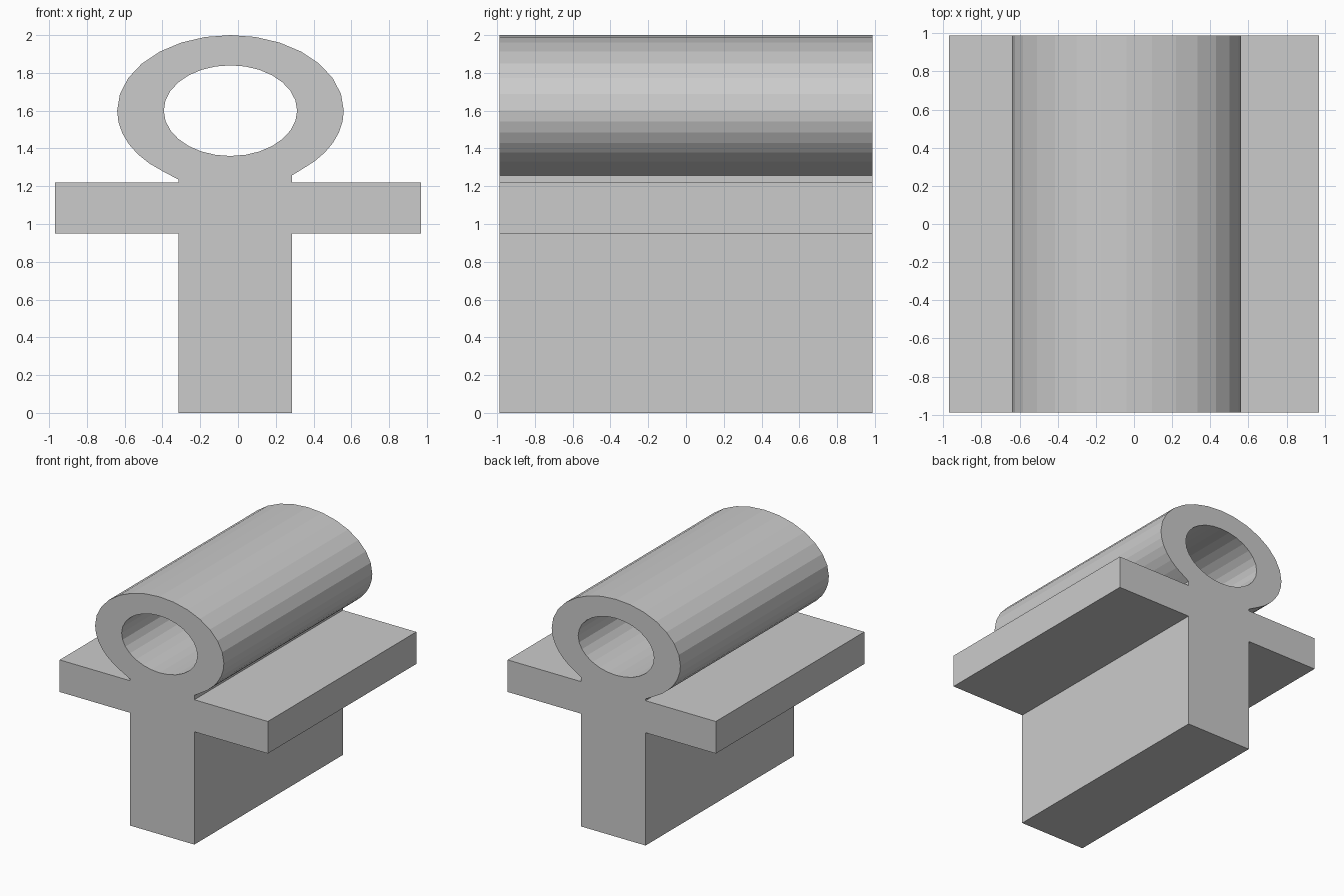
import bpy, bmesh
from math import sin, cos, radians

if "Cube" in bpy.data.objects:
    bpy.data.objects.remove(bpy.data.objects["Cube"])

DEPTH = 0.988          # half length along y
CX, CZ = -0.04, 1.60   # loop centre


def arc(rx, rz, start, end, steps):
    """Points on the loop ellipse between two angles, end excluded."""
    angles = [radians(start + (end - start) * i / steps) for i in range(steps)]
    return [(CX + rx * cos(a), CZ + rz * sin(a)) for a in angles]


def extrude_profile(name, loops):
    """Fill closed x-z loops (later loops are holes) and extrude along y."""
    bm = bmesh.new()
    edges = []
    for loop in loops:
        verts = [bm.verts.new((x, -DEPTH, z)) for x, z in loop]
        edges += [bm.edges.new((verts[i - 1], verts[i])) for i in range(len(verts))]
    bmesh.ops.triangle_fill(bm, edges=edges, use_beauty=True)
    result = bmesh.ops.extrude_face_region(bm, geom=bm.faces[:])
    moved = [g for g in result["geom"] if isinstance(g, bmesh.types.BMVert)]
    bmesh.ops.translate(bm, verts=moved, vec=(0, 2 * DEPTH, 0))
    bmesh.ops.recalc_face_normals(bm, faces=bm.faces[:])
    mesh = bpy.data.meshes.new(name)
    bm.to_mesh(mesh)
    bm.free()
    obj = bpy.data.objects.new(name, mesh)
    bpy.context.collection.objects.link(obj)
    return obj


# Stem and right arm
outline = [(-0.315, 0), (0.285, 0), (0.285, 0.95), (0.97, 0.95),
           (0.97, 1.22), (0.285, 1.22), (0.285, 1.257)]
# Outer loop: lower right, upper half, lower left
outline += arc(0.6, 0.4, -59, 0, 7)[1:]
outline += arc(0.6, 0.4, 0, 180, 14)
outline += arc(0.6, 0.4, 180, 242, 7)
# Left arm
outline += [(-0.315, 1.235), (-0.315, 1.22), (-0.97, 1.22),
            (-0.97, 0.95), (-0.315, 0.95)]

# Oval opening through the loop
opening = arc(0.353, 0.24, 0, 360, 28)

extrude_profile("looped_cross", [outline, opening])
